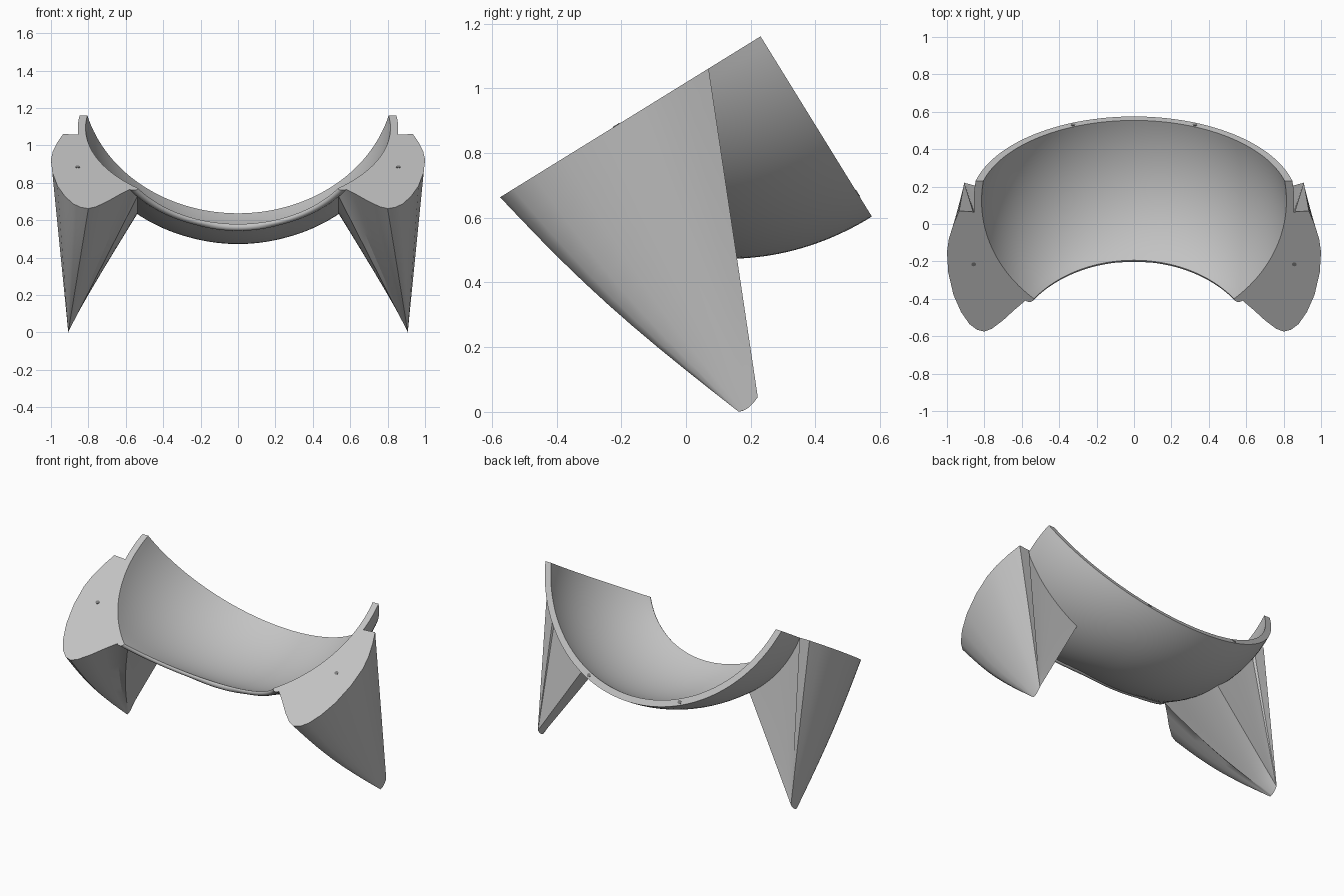
import bpy, bmesh, math
from mathutils import Vector

cube = bpy.data.objects.get("Cube")
if cube:
    bpy.data.objects.remove(cube)

TILT = math.radians(31.7)
CU, SU = math.cos(TILT), math.sin(TILT)
TOP, BACK, LIP, WALL = 0.866, 0.806, 0.14, 0.04


def material(name, value):
    m = bpy.data.materials.new(name)
    m.use_nodes = True
    m.diffuse_color = (value, value, value, 1)
    m.node_tree.nodes["Principled BSDF"].inputs["Base Color"].default_value = m.diffuse_color
    return m


grey = material("light grey", 0.55)
dark = material("hole grey", 0.2)


def world(x, u, v):
    """Tilted trough frame (u along axis, v up) to world."""
    return Vector((x, u * CU - v * SU, u * SU + v * CU))


def on_top(x, y):
    return Vector((x, y, (TOP + SU * y) / CU))


def finish(name, bm, mat, smooth=True):
    bmesh.ops.remove_doubles(bm, verts=bm.verts, dist=0.0005)
    bmesh.ops.recalc_face_normals(bm, faces=bm.faces)
    me = bpy.data.meshes.new(name)
    bm.to_mesh(me)
    bm.free()
    ob = bpy.data.objects.new(name, me)
    bpy.context.collection.objects.link(ob)
    me.materials.append(mat)
    if smooth:
        bpy.ops.object.select_all(action='DESELECT')
        ob.select_set(True)
        bpy.context.view_layer.objects.active = ob
        bpy.ops.object.shade_smooth_by_angle(angle=math.radians(30))
    return ob


def section(u, offset):
    """Arc of the bowl at u: radius, centre height above rim, depth, lip lean."""
    lean = 0.075 * (BACK - u) / (BACK - LIP)
    half = math.sqrt(0.815 ** 2 - (u - lean - 0.68) ** 2)
    depth = 0.615 * math.sqrt(1 - ((0.8 - u) / 0.735) ** 2)
    r = (half ** 2 + depth ** 2) / (2 * depth)
    return r + offset, r - depth, depth, lean


def bowl_point(u, x, offset, shift=0.0):
    r, c, depth, lean = section(u, offset)
    h = max(0, math.sqrt(max(0, r * r - x * x)) - c)
    return world(x, u - shift - lean * max(0, 1 - h / depth), TOP - h), h


# Bowl: closed wall profile swept across circular arcs
ROWS, ARC = 28, 64
along = [LIP + (BACK - LIP) * i / ROWS for i in range(ROWS + 1)]
profile = [(u, 0.0, 0.0) for u in reversed(along)]
for k in range(1, 8):
    a = math.pi * k / 8
    profile.append((LIP, WALL / 2 * (1 - math.cos(a)), WALL / 2 * math.sin(a)))
profile += [(u, WALL, 0.0) for u in along]
bm = bmesh.new()
grid = []
for u, offset, shift in profile:
    r, c, _, _ = section(u, offset)
    end = math.acos(c / r)
    grid.append([bm.verts.new(bowl_point(u, r * math.sin(end * (2 * j / ARC - 1)), offset, shift)[0])
                 for j in range(ARC + 1)])
for i in range(len(grid)):
    a, b = grid[i - 1], grid[i]
    for j in range(ARC):
        bm.faces.new((a[j], a[j + 1], b[j + 1], b[j]))
for j in (0, ARC):
    # rim strips on both sides, closed by the rounded lip end
    inner, outer = grid[:ROWS + 1], grid[-ROWS - 1:][::-1]
    for i in range(ROWS):
        bm.faces.new((inner[i][j], inner[i + 1][j], outer[i + 1][j], outer[i][j]))
    bm.faces.new([row[j] for row in grid[ROWS:ROWS + 9]])
finish("bowl", bm, grey)

# Flat top of a leg, from the back corner round to the lip
OUTLINE = [(0.86, 0.065), (0.935, 0.07), (0.965, 0.0), (0.99, -0.08), (1.0, -0.15),
           (0.993, -0.26), (0.965, -0.38), (0.925, -0.47), (0.88, -0.535), (0.84, -0.565),
           (0.80, -0.575), (0.76, -0.56), (0.70, -0.515), (0.64, -0.46), (0.575, -0.405)]
INNER_X, STEPS = 0.53, 12


def back_plane(z):
    return 0.07 + 0.15 * (1.06 - z) / 1.01


def leg_base():
    """Outline on top, then along the inside of the bowl wall and up the back."""
    pts = [on_top(x, y) for x, y in OUTLINE]
    back = []
    for i in range(STEPS + 1):
        x = 0.85 + (INNER_X - 0.85) * i / STEPS
        u = 0.6
        for _ in range(8):
            u = 0.616 - 0.429 * bowl_point(u, x, 0.02)[1]
        back.append((u, bowl_point(u, x, 0.02)[0]))
    u_end = back[-1][0]
    for i in range(STEPS):
        pts.append(bowl_point(LIP + (u_end - LIP) * i / STEPS, INNER_X, 0.02)[0])
    return pts + [p for _, p in reversed(back)]


def make_leg(name, side):
    bm = bmesh.new()
    base, rings, levels = leg_base(), [], 10
    for k in range(levels + 1):
        s = k / levels
        ring = []
        for p in base:
            f = min(1, max(0, (back_plane(p.z) - p.y) / 0.6))
            tip = Vector((0.908, 0.222 - 0.06 * f, 0.045 * (1 - f) ** 2))
            q = p.lerp(tip, s)
            q.y -= 0.035 * f * math.sin(math.pi * s)
            ring.append(bm.verts.new((q.x * side, q.y, q.z)))
        rings.append(ring)
    for a, b in zip(rings, rings[1:]):
        for j in range(len(a)):
            bm.faces.new((a[j - 1], a[j], b[j], b[j - 1]))
    # top plate reaches into the bowl rim
    plate = rings[0][:len(OUTLINE)]
    for i in range(STEPS + 1):
        u = LIP + (0.63 - LIP) * i / STEPS
        r, c, _, _ = section(u, 0.03)
        p = bowl_point(u, math.sqrt(r * r - c * c), 0.03)[0]
        plate.append(bm.verts.new((p.x * side, p.y, p.z)))
    bm.faces.new(plate)
    finish(name, bm, grey)


def make_hole(name, centre, normal):
    bm = bmesh.new()
    bmesh.ops.create_cone(bm, cap_ends=True, segments=16, radius1=0.012, radius2=0.012, depth=0.004)
    ob = finish(name, bm, dark, False)
    ob.location = centre
    ob.rotation_euler = normal.to_track_quat('Z', 'Y').to_euler()


for label, side in (("left", 1), ("right", -1)):
    make_leg(label + "_leg", side)
    make_hole(label + "_leg_hole", on_top(0.857 * side, -0.215), world(0, 0, 1))
    make_hole(label + "_rim_hole", bowl_point(BACK, 0.325 * side, WALL / 2)[0], world(0, 1, 0))
